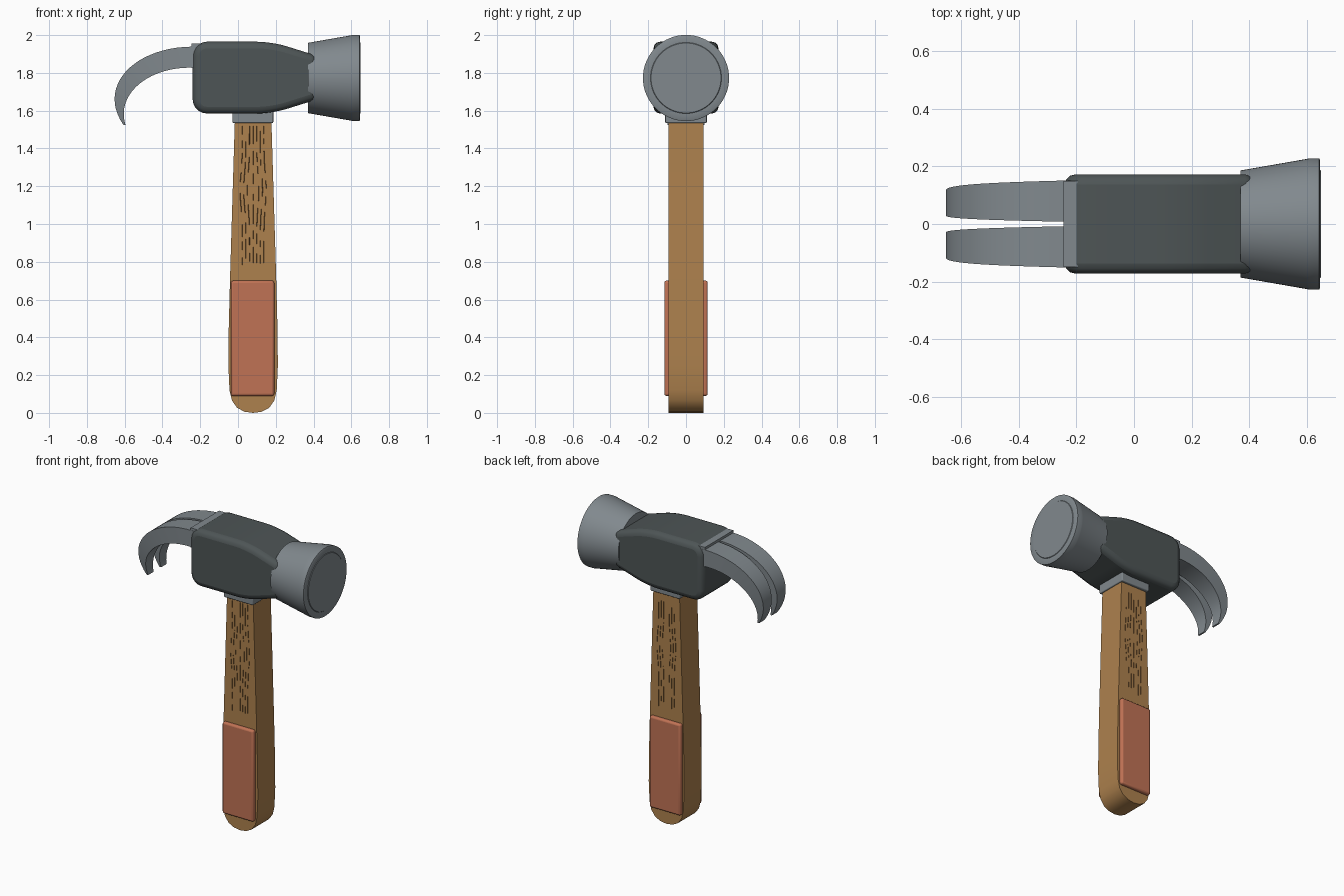
import bpy, bmesh, math, random
from mathutils import Vector
from mathutils.geometry import interpolate_bezier

if "Cube" in bpy.data.objects:
    bpy.data.objects.remove(bpy.data.objects["Cube"])

random.seed(4)


def material(name, rgb):
    m = bpy.data.materials.new(name)
    m.diffuse_color = (*rgb, 1)
    m.use_nodes = True
    m.node_tree.nodes["Principled BSDF"].inputs["Base Color"].default_value = m.diffuse_color
    return m


WOOD = material("wood", (0.42, 0.22, 0.075))
GRAIN = material("dark_wood", (0.12, 0.06, 0.02))
PAD = material("grip_red", (0.53, 0.17, 0.09))
IRON = material("dark_iron", (0.075, 0.09, 0.092))
STEEL = material("steel", (0.22, 0.25, 0.27))


def finish(name, bm, mat, bevel=0, segs=3, angle=35):
    bmesh.ops.recalc_face_normals(bm, faces=bm.faces)
    me = bpy.data.meshes.new(name)
    bm.to_mesh(me)
    bm.free()
    ob = bpy.data.objects.new(name, me)
    bpy.context.collection.objects.link(ob)
    me.materials.append(mat)
    if bevel:
        b = ob.modifiers.new("bevel", 'BEVEL')
        b.width, b.segments = bevel, segs
        b.limit_method, b.angle_limit = 'ANGLE', math.radians(40)
    bpy.ops.object.select_all(action='DESELECT')
    bpy.context.view_layer.objects.active = ob
    ob.select_set(True)
    bpy.ops.object.shade_smooth_by_angle(angle=math.radians(angle))
    return ob


def prism(name, pts, y0, y1, mat, bevel=0):
    """Extrude an x-z outline between two y values."""
    bm = bmesh.new()
    a, b = ([bm.verts.new((x, y, z)) for x, z in pts] for y in (y0, y1))
    n = len(pts)
    bm.faces.new(a)
    bm.faces.new(b[::-1])
    for i in range(n):
        bm.faces.new((a[i], a[(i + 1) % n], b[(i + 1) % n], b[i]))
    return finish(name, bm, mat, bevel)


def rect(x0, x1, z0, z1):
    return [(x0, z0), (x1, z0), (x1, z1), (x0, z1)]


def rounded(corners, steps=6):
    """Round each (x, z, reach) corner of an outline."""
    out = []
    for i, (x, z, r) in enumerate(corners):
        p = Vector((x, z, 0))
        prev = Vector((*corners[i - 1][:2], 0))
        nxt = Vector((*corners[(i + 1) % len(corners)][:2], 0))
        if not r:
            out.append((x, z))
            continue
        s, e = p + (prev - p).normalized() * r, p + (nxt - p).normalized() * r
        for q in interpolate_bezier(s, s.lerp(p, .55), e.lerp(p, .55), e, steps):
            out.append((q.x, q.y))
    return out


# Wooden handle: symmetrical outline about x = 0.08
half = [(0.045, .006), (.085, .027), (.112, .065), (.125, .12), (.131, .25),
        (.129, .45), (.122, .72), (.112, 1.05), (.097, 1.54), (.095, 1.65)]
outline = [(.08, 0)] + [(.08 + w, z) for w, z in half] + [(.08 - w, z) for w, z in reversed(half)]
prism("handle", outline, -.092, .092, WOOD)

# Grip pads on both faces
for side, tag in ((-1, "front"), (1, "back")):
    prism("grip_pad_" + tag, rect(-.038, .192, .09, .70),
          *sorted((side * .08, side * .115)), PAD, .012)

# Fine grain marks that bow around a knot
bm = bmesh.new()
for side in (-1, 1):
    for k in range(-3, 4):
        z = .77 + random.random() * .06
        while z < 1.48:
            top = min(z + random.uniform(.03, .12), 1.52)
            ring = []
            for j in range(4):
                h = z + (top - z) * j / 3
                bow = .012 * (1 if k > 0 else -1 if k < 0 else 0) * math.exp(-((h - 1.18) / .12) ** 2)
                x = .08 + k * .019 + bow
                ring.append([bm.verts.new((x + dx, side * y, h))
                             for dx, y in ((-.002, .0915), (0, .0932), (.002, .0915))])
            for a, b in zip(ring, ring[1:]):
                for i in range(2):
                    bm.faces.new((a[i], a[i + 1], b[i + 1], b[i]))
            z = top + random.uniform(.02, .07)
finish("wood_grain", bm, GRAIN)

# Collar between handle and head
prism("collar", rect(-.03, .187, 1.535, 1.62), -.11, .11, STEEL, .006)

# Head block, tapering toward the striking end
prism("head_block", rounded([(-.24, 1.585, .075), (.18, 1.585, .08), (.42, 1.66, 0),
                             (.42, 1.89, 0), (.18, 1.965, .08), (-.24, 1.965, .075)]),
      -.172, .172, IRON, .035)

# Striking poll: turned around the x axis
bm = bmesh.new()
prof = [(.37, 0), (.37, .186), (.60, .226), (.608, .228), (.643, .228), (.646, .222),
        (.646, .188), (.649, .185), (.649, 0)]
vs = [bm.verts.new((x, 0, 1.773 + r)) for x, r in prof]
es = [bm.edges.new(p) for p in zip(vs, vs[1:])]
bmesh.ops.spin(bm, geom=vs + es, cent=(0, 0, 1.773), axis=(1, 0, 0),
               angle=math.tau, steps=64)
bmesh.ops.remove_doubles(bm, verts=bm.verts, dist=1e-4)
finish("striking_poll", bm, STEEL, angle=30)

# Claw root plate
prism("claw_root", rect(-.245, -.17, 1.825, 1.955), -.15, .15, STEEL)

# Two curved claws
N = 24


def bez(*p):
    return interpolate_bezier(*[Vector((x, 0, z)) for x, z in p], N)


outer = bez((-.20, 1.938), (-.53, 1.955), (-.755, 1.74), (-.607, 1.525))
inner = bez((-.20, 1.825), (-.45, 1.85), (-.65, 1.70), (-.596, 1.525))
for side, tag in ((-1, "front"), (1, "back")):
    bm = bmesh.new()
    rings = []
    for i, (o, q) in enumerate(zip(outer, inner)):
        t = i / (N - 1)
        y0, y1 = .007 + .02 * t + .012 * t ** 3, .152 - .025 * t - .03 * t ** 3
        rings.append([bm.verts.new((p.x, side * y, p.z))
                      for p, y in ((o, y0), (o, y1), (q, y1), (q, y0))])
    for a, b in zip(rings, rings[1:]):
        for i in range(4):
            bm.faces.new((a[i], a[(i + 1) % 4], b[(i + 1) % 4], b[i]))
    bm.faces.new(rings[0])
    bm.faces.new(rings[-1])
    finish("claw_" + tag, bm, STEEL)
